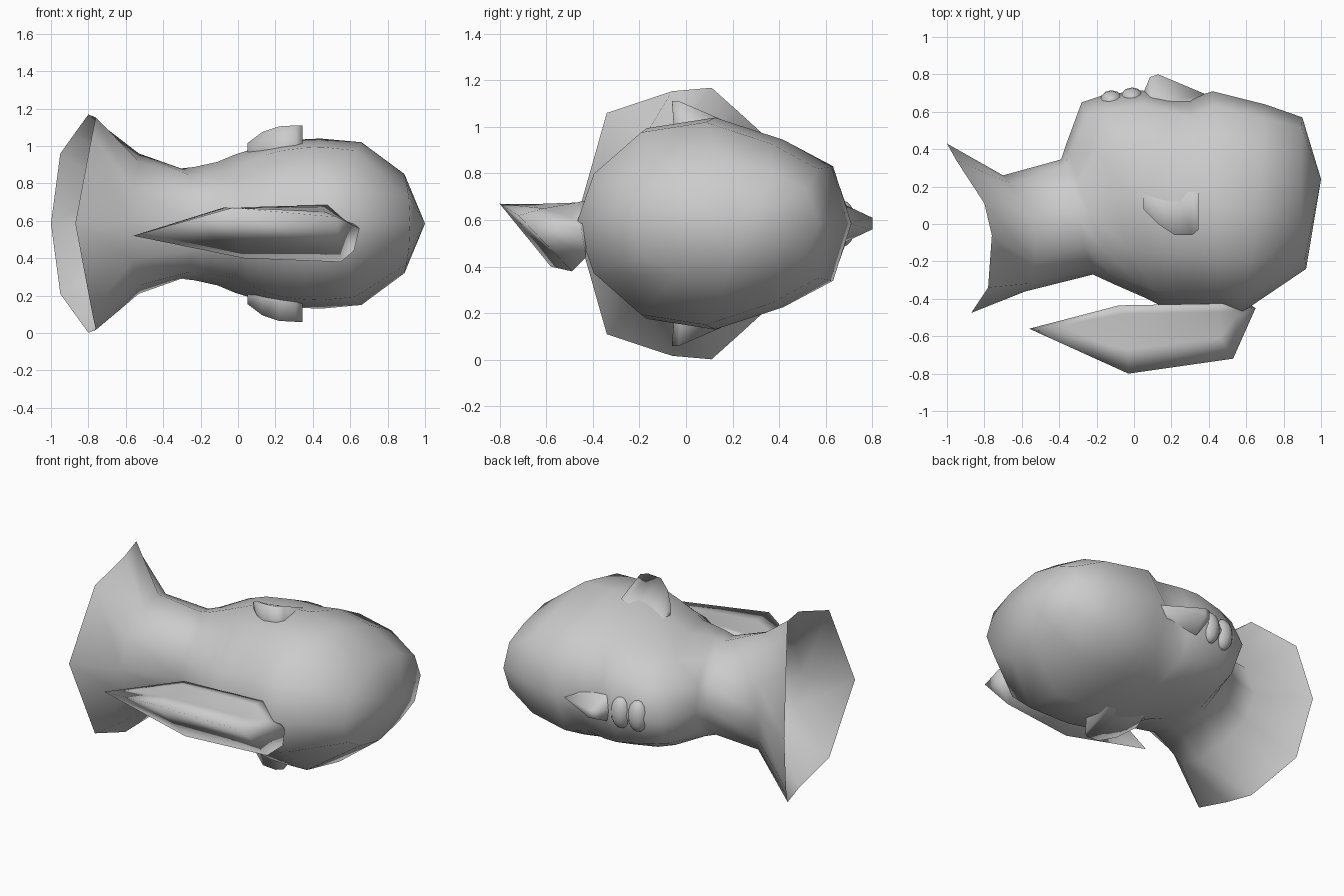
import bpy, bmesh, math

MID = 0.585   # height of the symmetry plane
COLS = 12     # points around each head ring

skin = bpy.data.materials.new("plain_grey")
skin.diffuse_color = (0.6, 0.6, 0.6, 1)


def build(name, verts, faces):
    """Smooth mesh; heights are given relative to the symmetry plane."""
    bm = bmesh.new()
    vs = [bm.verts.new((x, y, z + MID)) for x, y, z in verts]
    for f in faces:
        bm.faces.new([vs[i] for i in f])
    bmesh.ops.recalc_face_normals(bm, faces=bm.faces)
    me = bpy.data.meshes.new(name)
    bm.to_mesh(me)
    bm.free()
    me.materials.append(skin)
    for p in me.polygons:
        p.use_smooth = True
    ob = bpy.data.objects.new(name, me)
    bpy.context.collection.objects.link(ob)
    return ob


# Relative width of each column from front to back
NECK = [0, 0.47, 0.81, 1, 0.88, 0.51, 0]
JAW = [0, 0.52, 0.82, 1, 0.88, 0.50, 0]
SKULL = [0, 0.54, 0.79, 1, 0.90, 0.49, 0]
CROWN = [0, 0.55, 0.83, 1, 0.83, 0.53, 0]

# Rings from neck to crown: front x, y, back x, y, half width, bow, widths
rings = [
    (-0.70, 0.26, -0.58, -0.36, 0.375, 0.11, NECK),
    (-0.39, 0.345, -0.22, -0.27, 0.295, 0.0, NECK),   # throat
    (-0.365, 0.42, -0.10, -0.325, 0.303, 0.0, NECK),  # under the jaw
    (-0.28, 0.65, 0.06, -0.395, 0.33, 0.0, JAW),      # chin
    (-0.16, 0.69, 0.13, -0.43, 0.37, 0.0, JAW),       # mouth
    (0.04, 0.715, 0.19, -0.435, 0.41, 0.0, SKULL),
    (0.14, 0.69, 0.27, -0.44, 0.435, 0.0, SKULL),
    (0.30, 0.67, 0.37, -0.45, 0.45, 0.0, SKULL),      # eyes
    (0.42, 0.71, 0.46, -0.46, 0.455, 0.0, SKULL),     # brow
    (0.70, 0.64, 0.58, -0.47, 0.435, 0.02, SKULL),
    (0.90, 0.57, 0.92, -0.24, 0.265, -0.02, CROWN),
]
# Collar rim: half outline, mirrored
half = [(-1.0, 0.43, 0), (-0.95, 0.34, 0.375), (-0.875, 0.225, 0.48),
        (-0.80, 0.11, 0.583), (-0.76, -0.06, 0.568), (-0.78, -0.34, 0.475),
        (-0.87, -0.475, 0)]
verts = half + [(x, y, -z) for x, y, z in half[5:0:-1]]
for r, (xf, yf, xb, yb, hw, bow, width) in enumerate(rings):
    for c in range(COLS):
        k = min(c, COLS - c)
        a = math.pi * k / 6
        t, s = (1 - math.cos(a)) / 2, math.sin(a)
        dent = 0.025 if r == 7 and k == 1 else 0   # eye sockets
        verts.append((xf + (xb - xf) * t + bow * s * s,
                      yf + (yb - yf) * t - dent,
                      (1 if c == k else -1) * hw * width[k]))
faces = []
for r in range(len(rings)):
    for c in range(COLS):
        d = (c + 1) % COLS
        a, b = r * COLS, (r + 1) * COLS
        faces.append((a + c, a + d, b + d, b + c))
top = len(verts)
verts.append((1.0, 0.24, 0))
last = top - COLS
faces += [(last + c, last + (c + 1) % COLS, top) for c in range(COLS)]
build("head", verts, faces)

# Nose
build("nose",
      [(0.38, 0.695, 0), (0.13, 0.80, 0.025), (0.13, 0.80, -0.025),
       (0.085, 0.785, 0.03), (0.085, 0.785, -0.03),
       (0.05, 0.70, 0), (0.09, 0.64, 0.10), (0.09, 0.64, -0.10),
       (0.34, 0.61, 0.05), (0.34, 0.61, -0.05)],
      [(0, 1, 2), (1, 3, 4, 2), (3, 5, 4), (0, 8, 6, 1), (0, 2, 7, 9),
       (1, 6, 3), (2, 4, 7), (3, 6, 5), (4, 5, 7)])

# Lips
for name, x, y in (("lower_lip", -0.12, 0.655), ("upper_lip", -0.01, 0.67)):
    bpy.ops.mesh.primitive_uv_sphere_add(segments=12, ring_count=8, radius=1,
                                         location=(x, y, MID))
    ob = bpy.context.object
    ob.name = name
    ob.scale = (0.065, 0.06, 0.10)
    ob.data.materials.append(skin)
    bpy.ops.object.shade_smooth()

# Ears: front root, flared ridge, back root
ridge = [(0.05, 0.08, 0.43), (0.13, 0.0, 0.49), (0.22, -0.06, 0.52),
         (0.31, -0.06, 0.525), (0.345, -0.03, 0.525)]
for name, side in (("left_ear", 1), ("right_ear", -1)):
    front = [(x, 0.17, side * (0.37 + 0.2 * x)) for x, y, z in ridge]
    crest = [(x, y, side * z) for x, y, z in ridge]
    back = [(x, y + 0.01, side * 0.38) for x, y, z in ridge]
    quads = [(k + i, k + i + 1, k + i + 6, k + i + 5)
             for k in (0, 5) for i in range(4)]
    build(name, front + crest + back, quads + [(0, 5, 10), (4, 9, 14)])

# Pointed wedge behind the head: rim, keel, then inset lid
wedge = [(-0.56, -0.56, 0.52), (-0.03, -0.80, 0.67), (0.53, -0.72, 0.62),
         (0.65, -0.45, 0.56), (0.48, -0.425, 0.685), (-0.08, -0.435, 0.67),
         (0.03, -0.58, 0.40), (0.55, -0.49, 0.38), (0.62, -0.43, 0.44),
         (-0.37, -0.54, 0.575), (-0.03, -0.67, 0.668), (0.46, -0.61, 0.65),
         (0.55, -0.49, 0.61), (0.45, -0.47, 0.675), (-0.06, -0.48, 0.67)]
lid = [(i, (i + 1) % 6, 9 + (i + 1) % 6, 9 + i) for i in range(6)]
build("back_wedge", [(x, y, z - MID) for x, y, z in wedge],
      [(0, 1, 6), (1, 2, 7, 6), (2, 3, 8, 7), (3, 4, 8),
       (4, 7, 8), (4, 5, 6, 7), (5, 0, 6),
       (9, 10, 14), (10, 11, 13, 14), (11, 12, 13)] + lid)
